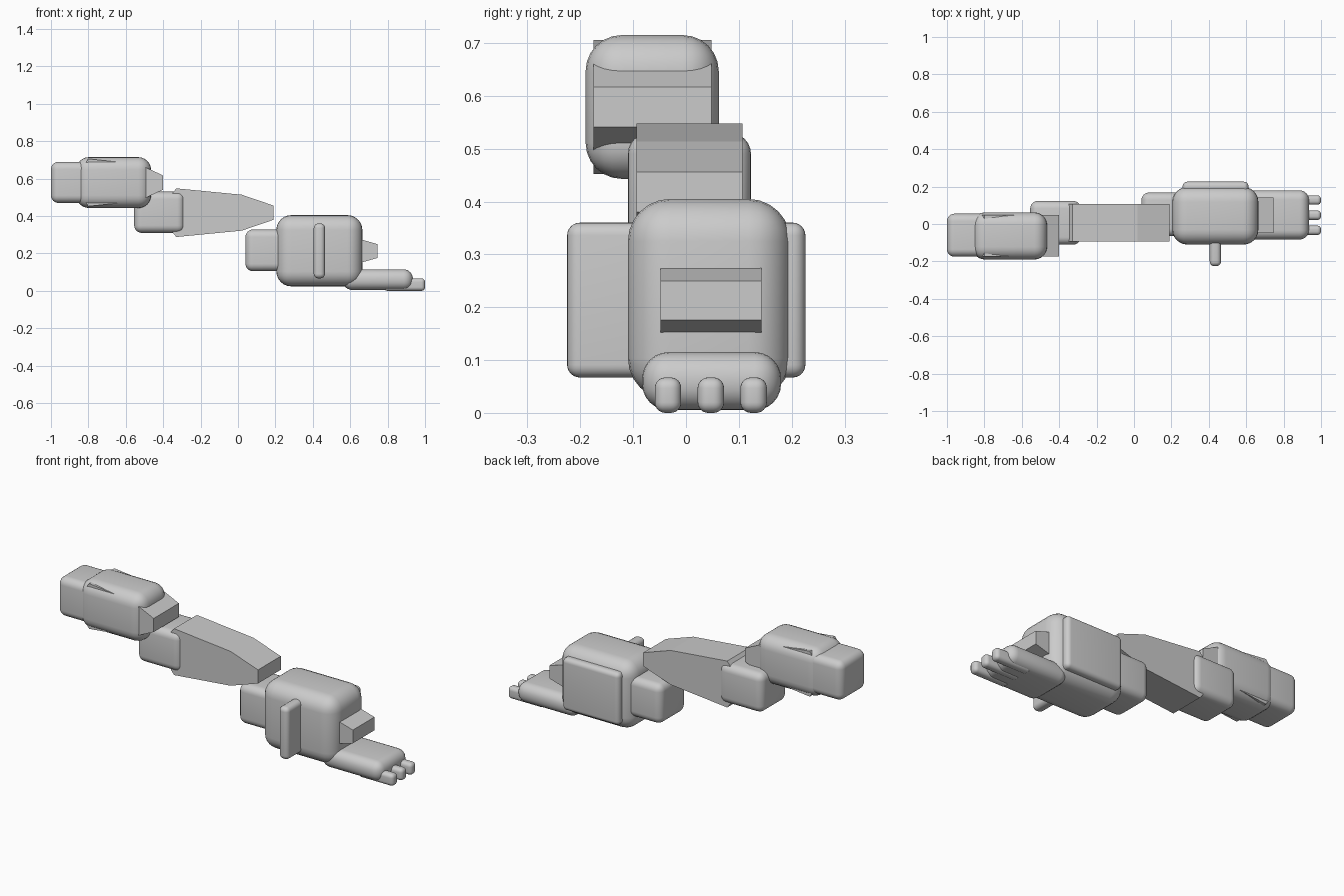
import bpy
import bmesh

cube = bpy.data.objects.get("Cube")
if cube:
    bpy.data.objects.remove(cube, do_unlink=True)

grey = bpy.data.materials.new("plain grey")
grey.use_nodes = True
colour = (0.6, 0.6, 0.6, 1)
grey.diffuse_color = colour
grey.node_tree.nodes["Principled BSDF"].inputs["Base Color"].default_value = colour


def add_object(name, bm):
    bmesh.ops.recalc_face_normals(bm, faces=bm.faces)
    mesh = bpy.data.meshes.new(name)
    bm.to_mesh(mesh)
    bm.free()
    mesh.materials.append(grey)
    obj = bpy.data.objects.new(name, mesh)
    bpy.context.collection.objects.link(obj)
    return obj


def rounded_box(name, x, y, z, radius):
    """Box given by its (low, high) ranges, with smooth rounded edges."""
    bm = bmesh.new()
    bmesh.ops.create_cube(bm, size=1)
    for v in bm.verts:
        for axis, (low, high) in enumerate((x, y, z)):
            v.co[axis] = high if v.co[axis] > 0 else low
    bmesh.ops.bevel(bm, geom=bm.edges[:], offset=radius, segments=6,
                    profile=0.5, affect='EDGES', clamp_overlap=True)
    obj = add_object(name, bm)
    bpy.ops.object.select_all(action='DESELECT')
    obj.select_set(True)
    bpy.context.view_layer.objects.active = obj
    bpy.ops.object.shade_smooth_by_angle(angle=0.6)


def tapered_strut(name, y, z_mid, half_profile):
    """Prism along y whose (x, half height) outline is mirrored about z_mid."""
    outline = [(x, z_mid + h) for x, h in half_profile]
    outline += [(x, z_mid - h) for x, h in reversed(half_profile)]
    bm = bmesh.new()
    face = bm.faces.new([bm.verts.new((x, y[0], z)) for x, z in outline])
    side = bmesh.ops.extrude_face_region(bm, geom=[face])
    verts = [g for g in side["geom"] if isinstance(g, bmesh.types.BMVert)]
    bmesh.ops.translate(bm, verts=verts, vec=(0, y[1] - y[0], 0))
    add_object(name, bm)


# Upper segment
rounded_box("hip_block", (-1, -0.73), (-0.175, 0.055), (0.47, 0.69), 0.04)
rounded_box("thigh_shell", (-0.865, -0.465), (-0.19, 0.062), (0.443, 0.715), 0.068)
tapered_strut("thigh_strut", (-0.175, 0.048), 0.579,
              [(-0.815, 0.105), (-0.8, 0.127), (-0.53, 0.098), (-0.4, 0.038)])

# Middle segment
rounded_box("knee_block", (-0.555, -0.285), (-0.11, 0.123), (0.31, 0.53), 0.04)
tapered_strut("shin_strut", (-0.094, 0.107), 0.418,
              [(-0.35, 0.105), (-0.33, 0.13), (0.02, 0.096), (0.19, 0.038)])

# Lower segment
rounded_box("ankle_block", (0.04, 0.31), (-0.065, 0.168), (0.105, 0.328), 0.04)
rounded_box("ankle_shell", (0.205, 0.665), (-0.11, 0.198), (0.024, 0.405), 0.08)
rounded_box("front_fin", (0.405, 0.465), (-0.225, 0.1), (0.067, 0.36), 0.024)
rounded_box("back_plate", (0.26, 0.612), (0.16, 0.226), (0.067, 0.36), 0.024)
tapered_strut("ankle_strut", (-0.048, 0.143), 0.213,
              [(0.4, 0.1), (0.62, 0.07), (0.665, 0.06), (0.745, 0.037)])

# Foot and toes
rounded_box("foot", (0.56, 0.935), (-0.083, 0.18), (0.005, 0.115), 0.05)
for name, y in (("front_toe", -0.034), ("middle_toe", 0.047), ("back_toe", 0.128)):
    rounded_box(name, (0.78, 1), (y - 0.025, y + 0.025), (0, 0.067), 0.02)
